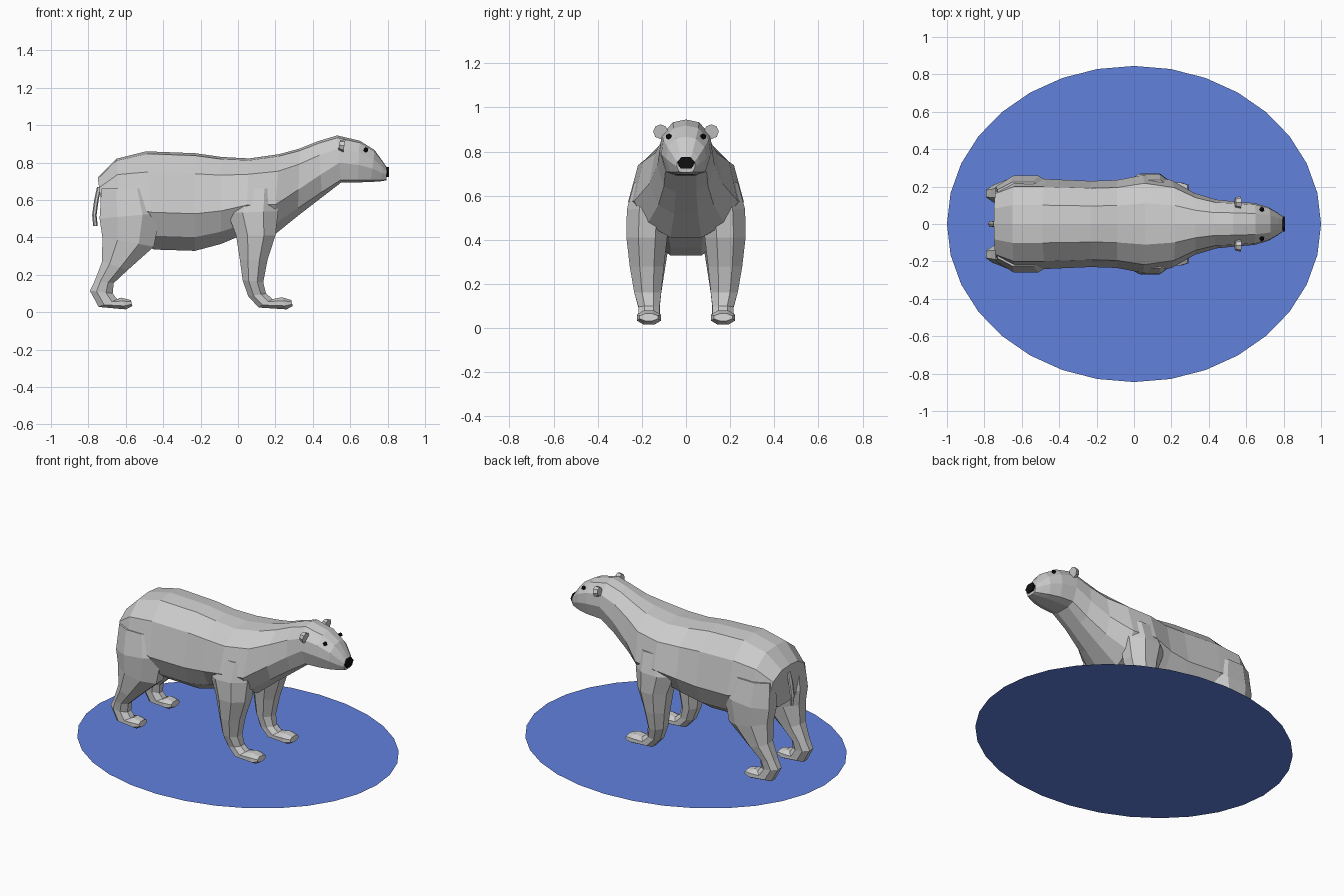
import bpy, bmesh, math
from mathutils import Matrix, Vector

if "Cube" in bpy.data.objects:
    bpy.data.objects.remove(bpy.data.objects["Cube"])


def finish(bm, name, material=None):
    bmesh.ops.recalc_face_normals(bm, faces=bm.faces)
    mesh = bpy.data.meshes.new(name)
    bm.to_mesh(mesh)
    bm.free()
    obj = bpy.data.objects.new(name, mesh)
    bpy.context.collection.objects.link(obj)
    if material:
        mesh.materials.append(material)
    return obj


def loft(name, rings, material=None):
    """Skin a list of equal-length point rings and cap both ends."""
    bm = bmesh.new()
    vs = [[bm.verts.new(p) for p in ring] for ring in rings]
    n = len(vs[0])
    for a, b in zip(vs, vs[1:]):
        for i in range(n):
            j = (i + 1) % n
            bm.faces.new((a[i], a[j], b[j], b[i]))
    bm.faces.new(vs[0])
    bm.faces.new(vs[-1])
    return finish(bm, name, material)


def colour(name, rgb):
    m = bpy.data.materials.new(name)
    m.diffuse_color = (*rgb, 1)
    m.use_nodes = True
    m.node_tree.nodes["Principled BSDF"].inputs["Base Color"].default_value = m.diffuse_color
    return m


blue = colour("blue", (0.12, 0.22, 0.72))
black = colour("black", (0.005, 0.005, 0.005))

# Oval base
bm = bmesh.new()
bmesh.ops.create_circle(bm, cap_ends=True, segments=32, radius=1,
                        matrix=Matrix.Diagonal((1, 0.845, 1, 1)))
base = finish(bm, "base", blue)

# Torso, neck and head: half sections blended from trunk to head
trunk = [(0, 1), (.42, .975), (.83, .79), (1, .38), (.75, .14), (.3, 0)]
skull = [(0, 1), (.5, .95), (.92, .72), (1, .42), (.78, .06), (.4, 0)]


def body_ring(xt, zt, xb, zb, w, t):
    half = []
    for (y0, f0), (y1, f1) in zip(trunk, skull):
        y, f = y0 + (y1 - y0) * t, f0 + (f1 - f0) * t
        half.append((xb + (xt - xb) * f, y * w, zb + (zt - zb) * f))
    return half + [(x, -y, z) for x, y, z in reversed(half[1:])]


# top x, top z, bottom x, bottom z, half width, blend
stations = [
    (-.75, .72, -.715, .46, .195, 0),
    (-.65, .82, -.62, .42, .24, 0),
    (-.49, .86, -.45, .335, .24, 0),
    (-.23, .85, -.23, .328, .23, 0),
    (-.09, .83, -.09, .365, .235, 0),
    (.06, .822, .04, .42, .262, 0),
    (.22, .845, .19, .41, .235, 0),
    (.33, .875, .32, .515, .165, .3),
    (.43, .915, .45, .615, .13, .6),
    (.53, .945, .55, .692, .12, 1),
    (.65, .917, .64, .694, .112, 1),
    (.73, .867, .71, .696, .09, 1),
    (.775, .805, .765, .70, .06, 1),
    (.797, .772, .793, .705, .042, 1),
]
loft("body", [body_ring(*s) for s in stations])

# Nose
loft("nose", [[(x, y * s, z) for y, z in
               ((-.02, .775), (.02, .775), (.042, .75), (.025, .722), (-.025, .722), (-.042, .75))]
              for x, s in ((.775, 1), (.806, .95))], black)


# Legs: eight-sided rings from back point to front point, with a y range
def leg_ring(xa, za, xb, zb, y0, y1, side):
    ring = []
    for k in range(8):
        a = math.pi / 8 + k * math.pi / 4
        c, s = (v / math.cos(math.pi / 8) / 2 for v in (math.cos(a), math.sin(a)))
        ring.append((xa + (xb - xa) * (.5 + c),
                     side * ((y0 + y1) / 2 + (y1 - y0) * s),
                     za + (zb - za) * (.5 + c)))
    return ring


legs = {
    "front_leg": [
        (.0, .66, .2, .66, .1, .235),
        (-.055, .53, .215, .54, .075, .268),
        (-.01, .41, .2, .41, .085, .27),
        (.01, .28, .158, .28, .1, .255),
        (.025, .17, .135, .16, .112, .235),
        (.055, .085, .15, .1, .12, .215),
        (.11, .025, .185, .07, .12, .217),
        (.26, .015, .235, .08, .113, .223),
        (.293, .033, .285, .065, .127, .21),
    ],
    "back_leg": [
        (-.73, .66, -.46, .66, .08, .225),
        (-.74, .5, -.415, .53, .06, .258),
        (-.725, .4, -.45, .35, .08, .25),
        (-.727, .27, -.59, .225, .1, .235),
        (-.765, .17, -.665, .155, .112, .215),
        (-.792, .115, -.67, .1, .118, .208),
        (-.745, .028, -.645, .068, .118, .212),
        (-.6, .015, -.625, .078, .113, .22),
        (-.565, .033, -.573, .065, .127, .208),
    ],
}
for side, label in ((-1, "right"), (1, "left")):
    for name, rows in legs.items():
        loft(f"{name}_{label}", [leg_ring(*r, side) for r in rows])

    # Ears: small upright discs leaning outward
    bm = bmesh.new()
    bmesh.ops.create_cone(bm, cap_ends=True, segments=8, radius1=.034, radius2=.026, depth=.028,
                          matrix=Matrix.Translation((.555, side * .115, .892)) @
                          Matrix.Rotation(math.radians(-80), 4, "Y"))
    finish(bm, f"ear_{label}")

    # Eyes
    bm = bmesh.new()
    bmesh.ops.create_icosphere(bm, subdivisions=1, radius=.014,
                               matrix=Matrix.Translation((.684, side * .078, .868)))
    finish(bm, f"eye_{label}", black)

# Tail hanging behind the rump
tail = [(-.742, .67, .012), (-.757, .6, .018), (-.768, .52, .018), (-.762, .46, .008)]
loft("tail", [[(x + .012 * math.cos(a), r * math.sin(a), z)
               for a in (k * math.pi / 3 for k in range(6))] for x, z, r in tail])
